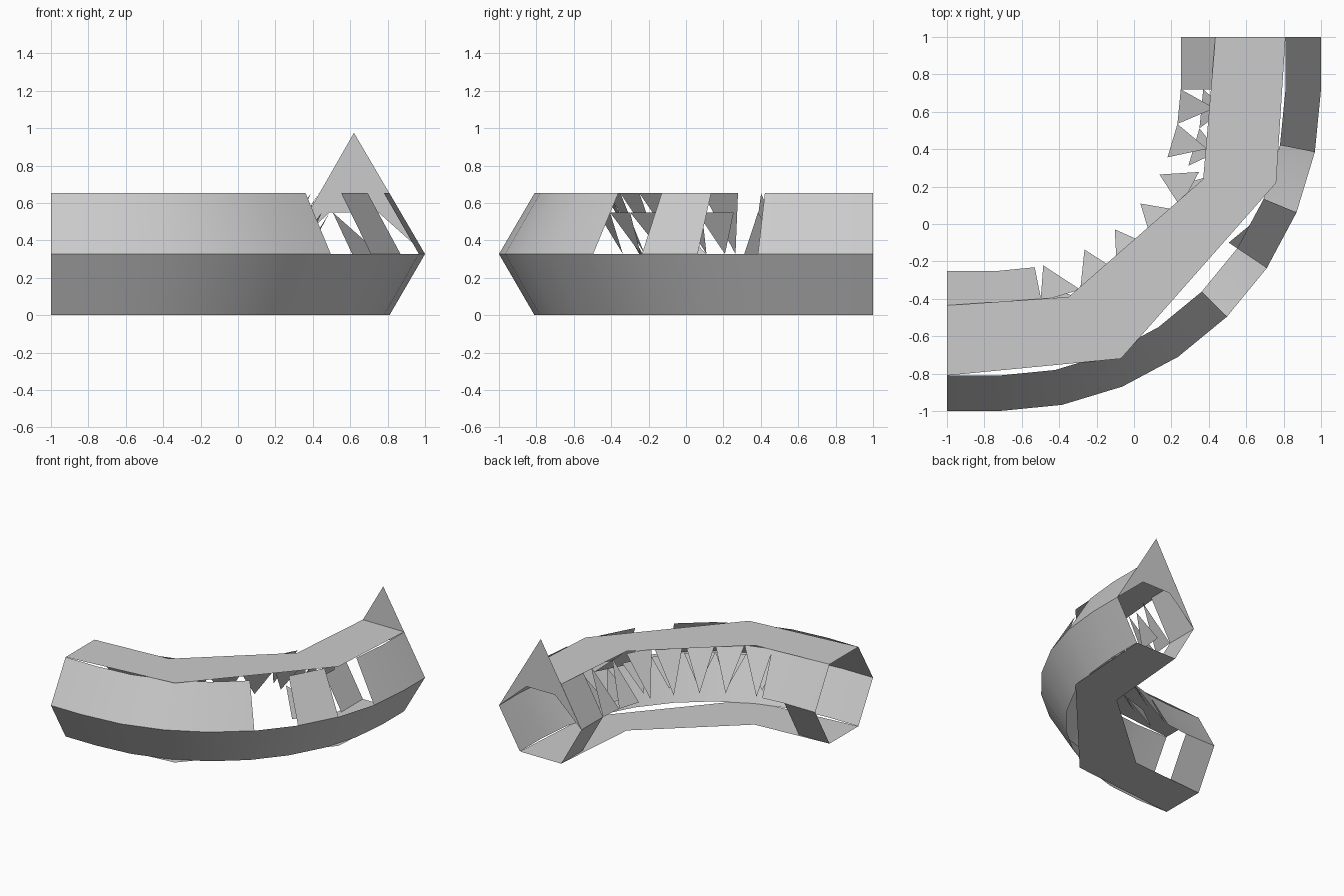
import bpy
from math import sin, cos, radians

if "Cube" in bpy.data.objects:
    bpy.data.objects.remove(bpy.data.objects["Cube"])

C = 0.72                      # bend centre is (-C, C)
MID, TOP = 0.327, 0.652
R_OUT, R_RO, R_RI, R_IN = 1.72, 1.53, 1.155, 0.97
STEP = 11.25


def pt(a, r, z):
    """Point at bend angle a (0..90); below / above are the straight ends."""
    if a < 0:
        return (-1, C - r, z)
    if a > 90:
        return (r - C, 1, z)
    return (-C + r * sin(radians(a)), C - r * cos(radians(a)), z)


def build(name, verts, faces, smooth=False):
    me = bpy.data.meshes.new(name)
    me.from_pydata(verts, [], faces)
    me.update()
    ob = bpy.data.objects.new(name, me)
    bpy.context.collection.objects.link(ob)
    for p in me.polygons:
        p.use_smooth = smooth
    return ob


def strip(name, left, right, smooth=False):
    n = len(left)
    build(name, left + right,
          [(i, i + 1, n + i + 1, n + i) for i in range(n - 1)], smooth)


def band(name, first, last, r0, z0, r1, z1):
    angles = [i * STEP for i in range(first, last + 1)]
    strip(name, [pt(a, r0, z0) for a in angles],
          [pt(a, r1, z1) for a in angles], True)


# Floor and roof, each made of three straight plates
inner = [(-1, -0.435), (-0.35, -0.39), (0.37, 0.24), (0.435, 1)]
outer = [(-1, -0.81), (-0.07, -0.72), (0.76, 0.22), (0.81, 1)]
for name, z in (("floor", 0), ("roof", TOP)):
    strip(name, [(x, y, z) for x, y in inner], [(x, y, z) for x, y in outer])

# Outer walls; the upper one has two window gaps
band("outer_lower_wall", -1, 9, R_RO, 0, R_OUT, MID)
for k, (a, b) in enumerate(((-1, 4), (5, 6), (7, 9))):
    band(f"outer_upper_wall_{k}", a, b, R_OUT, MID, R_RO, TOP)

# Inner wall panels left at the two ends
band("inner_upper_panel_a", -1, 1, R_IN, MID, R_RI, TOP)
band("inner_upper_panel_b", 8, 9, R_IN, MID, R_RI, TOP)
band("inner_lower_panel_a", -1, 0, R_RI, 0, R_IN, MID)
band("inner_lower_panel_b", 8, 9, R_RI, 0, R_IN, MID)


# Jagged teeth on the inside of the bend: (base start, base end, apex)
def teeth(name, r_mid, r_top, z_top):
    hanging = [(11, 22, 14), (22, 33, 28), (33, 44, 39.5), (45, 56, 51),
               (57, 67.5, 62)]
    standing = [(68, 79, 74), (79, 90, 85)]
    v = []
    for a, b, c in hanging:
        v += [pt(a, r_top, z_top), pt(b, r_top, z_top), pt(c, r_mid, MID)]
    for a, b, c in standing:
        v += [pt(a, r_mid, MID), pt(b, r_mid, MID), pt(c, r_top, z_top)]
    build(name, v, [(i, i + 1, i + 2) for i in range(0, len(v), 3)])


teeth("inner_wall_teeth", R_IN, R_RI, TOP)
teeth("lining_teeth", 1.09, 1.215, 0.55)

# Loose lining shard behind the outer window
build("lining_shard", [pt(56.25, 1.60, MID), pt(67.5, 1.60, MID),
                       pt(56.25, 1.475, 0.55)], [(0, 1, 2)])

# Spike standing on the end opening
prof = [(1, MID), (0.62, 0.975), (0.25, MID), (0.49, 0.55), (0.75, 0.55)]
build("end_spike", [(x, 1, z) for x, z in prof],
      [(0, 1, 4), (4, 1, 3), (3, 1, 2)])
